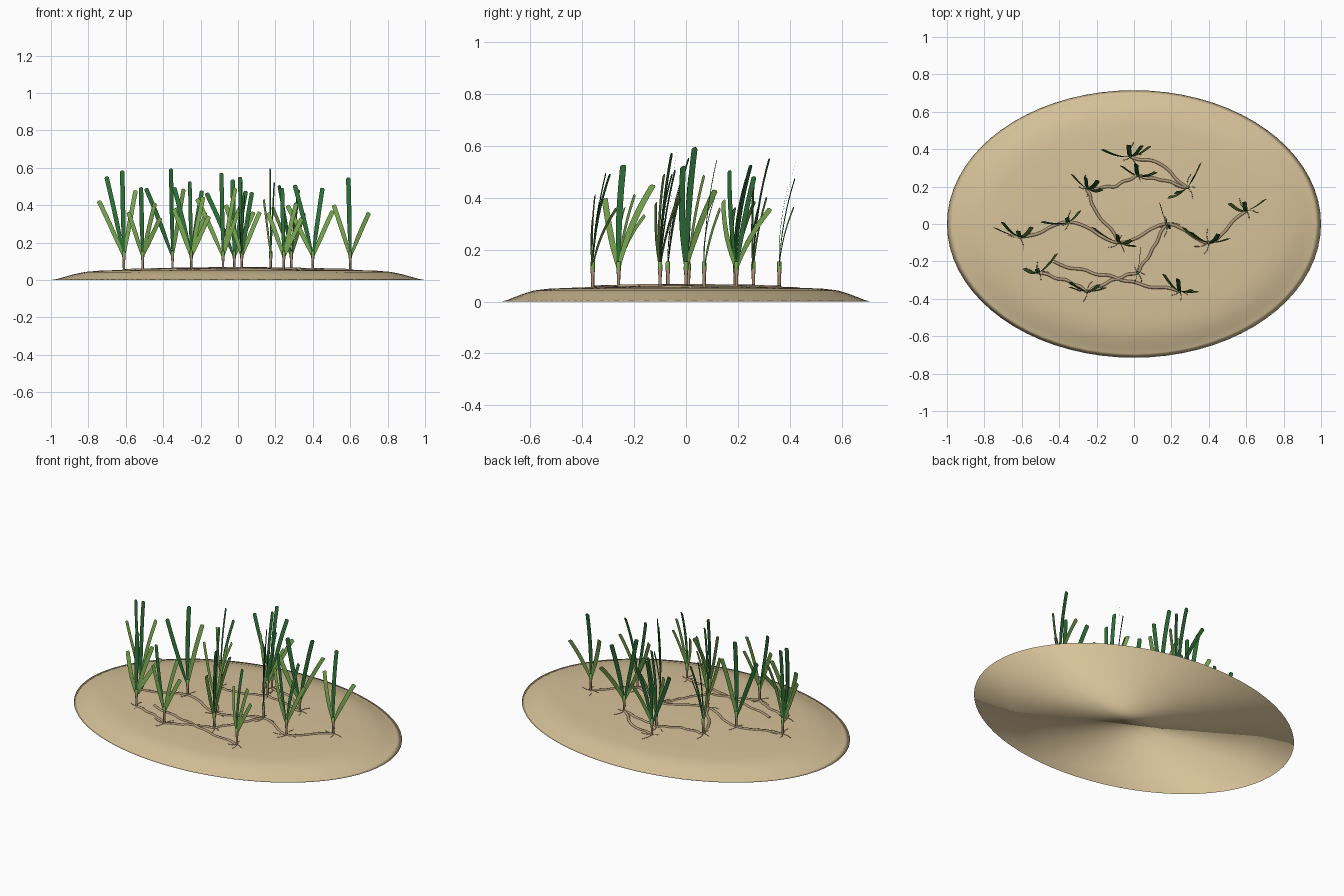
import bpy, bmesh, math, random
from mathutils import Vector

random.seed(4)
cube = bpy.data.objects.get("Cube")
if cube:
    bpy.data.objects.remove(cube, do_unlink=True)


def material(name, rgb):
    m = bpy.data.materials.new(name)
    m.use_nodes = True
    m.diffuse_color = (*rgb, 1)
    m.node_tree.nodes["Principled BSDF"].inputs["Base Color"].default_value = (*rgb, 1)
    return m


SAND = material("sand", (.68, .54, .32))
RHIZOME = material("rhizome tan", (.44, .32, .20))
ROOT = material("root brown", (.26, .18, .11))
SHEATH = material("sheath tan", (.42, .30, .19))
DARK = material("dark green", (.025, .155, .037))
LIGHT = material("light green", (.18, .37, .075))

DEPTH = .715
PROFILE = [(0, .064), (.3, .061), (.6, .054), (.74, .050), (.82, .043),
           (.88, .030), (.93, .016), (.97, .005), (1, 0)]


def ground(x, y):
    """Height of the sand at a point."""
    r = math.hypot(x, y / DEPTH)
    for (r0, z0), (r1, z1) in zip(PROFILE, PROFILE[1:]):
        if r <= r1:
            return z0 + (z1 - z0) * (r - r0) / (r1 - r0)
    return 0


def finish(bm, name, mats):
    mesh = bpy.data.meshes.new(name)
    bm.to_mesh(mesh)
    bm.free()
    for m in mats:
        mesh.materials.append(m)
    for p in mesh.polygons:
        p.use_smooth = True
    bpy.context.collection.objects.link(bpy.data.objects.new(name, mesh))


# Sand mound: elliptical rings with a flat underside
def sand_mound():
    bm = bmesh.new()
    count = 72
    rings = []
    for r, z in PROFILE[1:]:
        ring = []
        for i in range(count):
            a = math.tau * i / count
            ring.append(bm.verts.new((r * math.cos(a), r * math.sin(a) * DEPTH, z)))
        rings.append(ring)
    top = bm.verts.new((0, 0, PROFILE[0][1]))
    for i in range(count):
        j = (i + 1) % count
        bm.faces.new((top, rings[0][i], rings[0][j]))
        for inner, outer in zip(rings, rings[1:]):
            bm.faces.new((inner[i], outer[i], outer[j], inner[j]))
    bm.faces.new(rings[-1][::-1])
    finish(bm, "sand_mound", [SAND])


def tubes(name, paths, radius, mat, lift):
    """Round strands that follow the sand; each path is a list of x, y."""
    cu = bpy.data.curves.new(name, 'CURVE')
    cu.dimensions = '3D'
    cu.bevel_depth = radius
    cu.bevel_resolution = 1
    cu.resolution_u = 5
    cu.use_fill_caps = True
    cu.materials.append(mat)
    for path in paths:
        sp = cu.splines.new('BEZIER')
        sp.bezier_points.add(len(path) - 1)
        for bp, (x, y) in zip(sp.bezier_points, path):
            bp.co = (x, y, ground(x, y) + lift)
            bp.handle_left_type = bp.handle_right_type = 'AUTO'
    bpy.context.collection.objects.link(bpy.data.objects.new(name, cu))


# Kinds of blade: sideways reach, tip height, material index (dark, light)
BLADES = {
    "a": (-.15, .43, 1), "b": (-.10, .55, 0), "c": (-.01, .59, 0), "d": (.06, .52, 0),
    "e": (.105, .39, 1), "f": (.07, .49, 1), "g": (-.15, .50, 0), "h": (-.09, .43, 1),
}

# Shoots: x, y, fan direction in degrees, size, blades
SHOOTS = {
    "far_right": (-.61, -.07, -5, 1, "abcf"), "front_right": (-.51, -.26, 15, .85, "hcfe"),
    "mid_right": (-.35, .01, 25, 1, "gcf"), "back_right": (-.25, .19, -30, .92, "hcde"),
    "front_inner": (-.25, -.36, 0, .9, "hbfe"), "centre_right": (-.08, -.10, -20, 1, "acfe"),
    "rear": (-.02, .36, 0, .93, "gcde"), "front_centre": (.02, -.26, 75, .92, "hcf"),
    "rear_inner": (.02, .26, -20, .93, "hcde"), "centre_left": (.175, 0, -65, 1, "hcd"),
    "back_left": (.285, .195, 50, .93, "abde"), "front_left": (.245, -.36, -20, .85, "hcfe"),
    "mid_left": (.40, -.10, -8, .94, "abde"), "far_left": (.60, .07, 10, .94, "hce"),
}
STEPS = 9


def blade(bm, x, y, az, reach, tip, mat, bow):
    along = Vector((math.cos(az), math.sin(az), 0))
    start = Vector((x, y, .12))
    rise = tip - .12
    rows = []
    for t in [k / STEPS for k in range(STEPS)] + [.985, 1]:
        centre = start + along * reach * (.88 * t + .12 * t * t)
        centre += Vector((0, bow * t * t, rise * t))
        lean = reach * (.88 + .24 * t)
        across = (along * rise - Vector((0, 0, lean))).normalized()
        half = .006 if t == 1 else min(.005 + .018 * t, .012)
        rows.append([bm.verts.new(centre + across * half * s) for s in (-1, 1)])
    for a, b in zip(rows, rows[1:]):
        bm.faces.new((a[0], a[1], b[1], b[0])).material_index = mat


def sheath(bm, x, y):
    levels = [(ground(x, y) - .01, .006), (.10, .0065), (.125, .009), (.155, .008)]
    rings = []
    for z, r in levels:
        rings.append([bm.verts.new((x + r * math.cos(math.tau * i / 8),
                                    y + r * math.sin(math.tau * i / 8), z)) for i in range(8)])
    for n, (a, b) in enumerate(zip(rings, rings[1:])):
        for i in range(8):
            j = (i + 1) % 8
            bm.faces.new((a[i], a[j], b[j], b[i])).material_index = 1 if n == 2 else 0
    bm.faces.new(rings[-1]).material_index = 1


sand_mound()
roots = []
for name, (x, y, deg, size, kinds) in SHOOTS.items():
    az = math.radians(deg)
    bm = bmesh.new()
    for kind in kinds:
        reach, tip, mat = BLADES[kind]
        blade(bm, x, y, az + random.uniform(-.15, .15), reach * random.uniform(.9, 1.05),
              tip * size * random.uniform(.97, 1.01), mat, random.uniform(.02, .07))
    finish(bm, name + "_blades", [DARK, LIGHT])
    bm = bmesh.new()
    sheath(bm, x, y)
    finish(bm, name + "_sheath", [SHEATH, LIGHT])
    # thin roots spreading from the foot of the shoot
    for i in range(4):
        a = math.tau * i / 4 + random.uniform(-.5, .5)
        length = random.uniform(.04, .08)
        roots.append([(x + math.cos(a + w) * length * f, y + math.sin(a + w) * length * f)
                      for f, w in ((0, 0), (.5, .2), (1, 0))])
tubes("roots", roots, .0018, ROOT, 0)


def runner(*stops):
    """Path through named shoots and free points, with a slight wander between."""
    pts = [Vector(SHOOTS[s][:2]) if isinstance(s, str) else Vector(s) for s in stops]
    path = [pts[0]]
    for n, (a, b) in enumerate(zip(pts, pts[1:])):
        d = b - a
        side = Vector((-d.y, d.x)) * (.04 if n % 2 else -.04)
        path += [a + d * .35 + side, a + d * .7 - side * .5, b]
    return [tuple(p) for p in path]


# Creeping rhizomes, half sunk in the sand, that join the shoots
tubes("rhizomes", [
    runner("far_right", "mid_right", "centre_right", "centre_left", "mid_left", "far_left"),
    runner("centre_right", (-.21, .08), "back_right", (-.10, .20), "rear_inner",
           (.14, .235), "back_left"),
    runner("rear", (.12, .33), "back_left"),
    runner("centre_left", (.10, -.13), "front_centre", (-.12, -.30), "front_inner",
           (-.36, -.30), "front_right"),
    runner((-.43, -.20), (-.20, -.27), (0, -.31), "front_left"),
], .009, RHIZOME, -.002)
